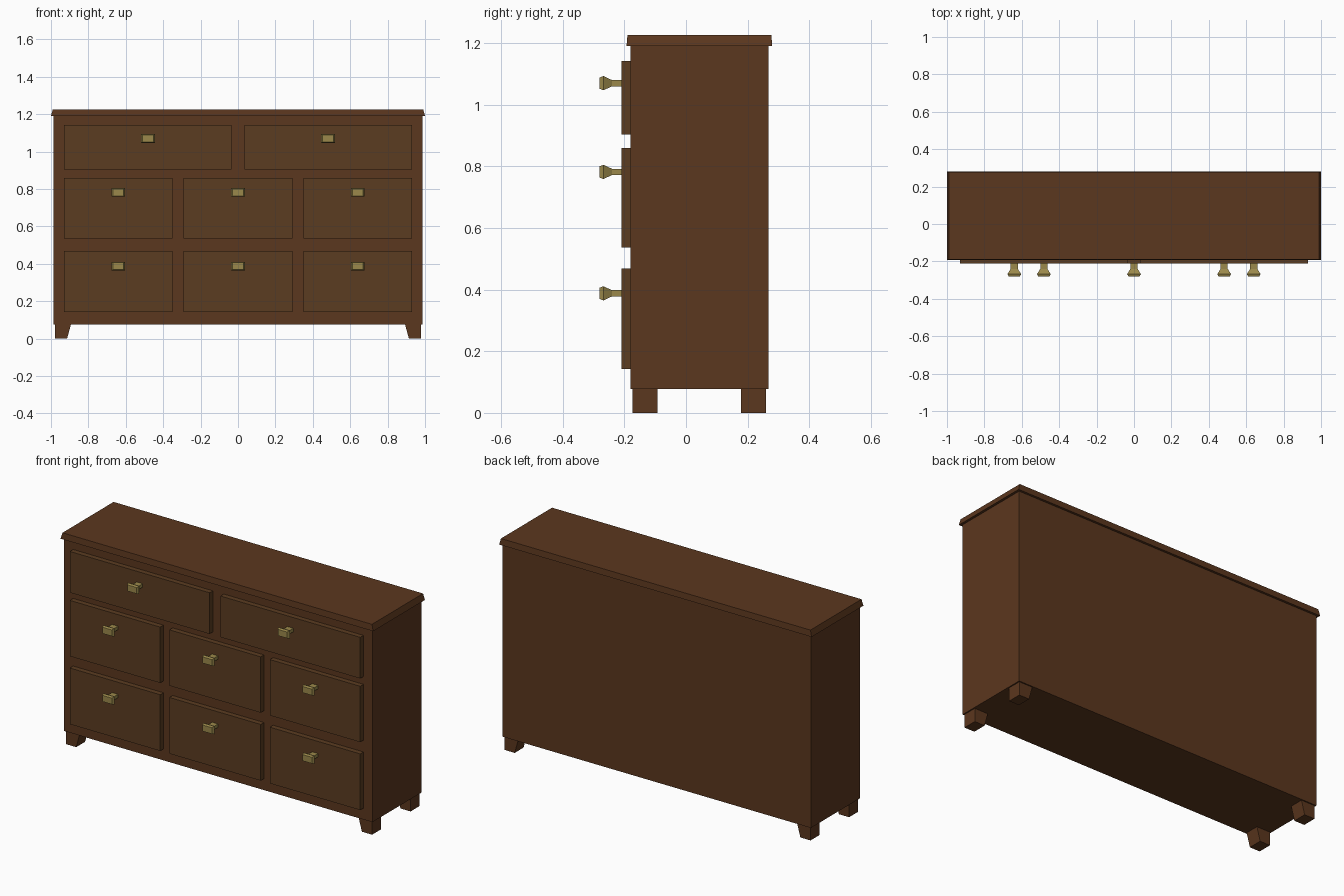
import bpy, bmesh

if "Cube" in bpy.data.objects:
    bpy.data.objects.remove(bpy.data.objects["Cube"])


def material(name, color):
    m = bpy.data.materials.new(name)
    m.diffuse_color = (*color, 1)
    m.use_nodes = True
    m.node_tree.nodes["Principled BSDF"].inputs["Base Color"].default_value = m.diffuse_color
    return m


WOOD = material("wood", (0.105, 0.038, 0.013))
DRAWER_WOOD = material("drawer_wood", (0.105, 0.045, 0.015))
BRASS = material("brass", (0.33, 0.25, 0.07))


def loft(name, rings, mat):
    """Stack four-cornered rings of points into a closed solid."""
    bm = bmesh.new()
    loops = [[bm.verts.new(p) for p in ring] for ring in rings]
    for a, b in zip(loops, loops[1:]):
        for i in range(4):
            j = (i + 1) % 4
            bm.faces.new((a[i], a[j], b[j], b[i]))
    bm.faces.new(loops[0])
    bm.faces.new(loops[-1])
    bmesh.ops.recalc_face_normals(bm, faces=bm.faces)
    me = bpy.data.meshes.new(name)
    bm.to_mesh(me)
    bm.free()
    me.materials.append(mat)
    ob = bpy.data.objects.new(name, me)
    bpy.context.collection.objects.link(ob)
    return ob


def ring_z(x0, x1, y0, y1, z):
    return [(x0, y0, z), (x1, y0, z), (x1, y1, z), (x0, y1, z)]


def box(name, x0, x1, y0, y1, z0, z1, mat):
    return loft(name, [ring_z(x0, x1, y0, y1, z0), ring_z(x0, x1, y0, y1, z1)], mat)


# Carcass and sloped-edge top board
box("carcass", -0.986, 0.986, -0.18, 0.267, 0.077, 1.19, WOOD)
loft("top_board", [ring_z(-1, 1, -0.193, 0.28, 1.19),
                   ring_z(-0.99, 0.99, -0.19, 0.277, 1.226)], WOOD)

# Feet: straight outside, tapered inside
for side, s in (("right", 1), ("left", -1)):
    for end, y0, y1 in (("front", -0.173, -0.092), ("back", 0.179, 0.26)):
        loft(f"{end}_{side}_foot",
             [ring_z(s * 0.914, s * 0.979, y0, y1, 0),
              ring_z(s * 0.892, s * 0.979, y0, y1, 0.08)], WOOD)


# Knob: rectangular stem flaring to a chamfered head
def knob(name, cx, cz):
    profile = [(-0.205, 0.019, 0.010), (-0.24, 0.019, 0.010),
               (-0.268, 0.037, 0.023), (-0.281, 0.029, 0.018)]
    loft(name, [[(cx - w, y, cz - h), (cx + w, y, cz - h),
                 (cx + w, y, cz + h), (cx - w, y, cz + h)]
                for y, w, h in profile], BRASS)


# Drawer rows: bottom, top, knob height, (centre, half width) of each drawer
three = [(-0.64, 0.289), (0, 0.292), (0.64, 0.289)]
two = [(-0.482, 0.447), (0.482, 0.447)]
rows = [("lower", 0.143, 0.468, 0.388, three),
        ("middle", 0.536, 0.859, 0.782, three),
        ("upper", 0.904, 1.142, 1.07, two)]
for row, z0, z1, kz, cells in rows:
    for i, (cx, hw) in enumerate(cells, 1):
        box(f"{row}_drawer_{i}", cx - hw, cx + hw, -0.21, -0.175, z0, z1, DRAWER_WOOD)
        knob(f"{row}_knob_{i}", cx, kz)
